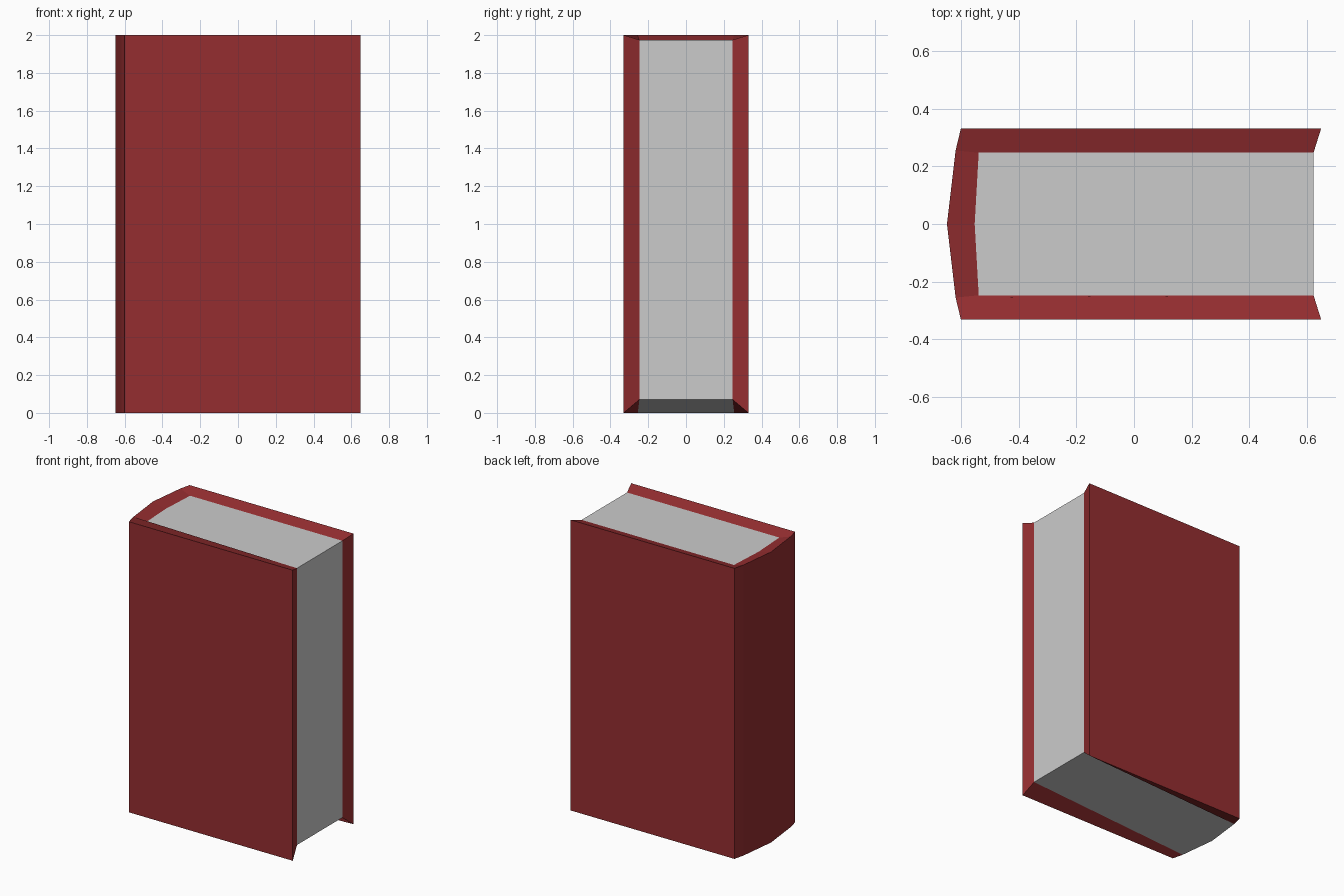
import bpy, bmesh
from mathutils import Vector

if "Cube" in bpy.data.objects:
    bpy.data.objects.remove(bpy.data.objects["Cube"])

H, RIM_TOP, RIM_LOW = 2.0, 1.975, 0.07
CENTRE = Vector((0, 0, 1))


def mirrored(half):
    # half profile ends on the y = 0 line
    return half + [(x, -y) for x, y in reversed(half[:-1])]


def at(points, z):
    return [(x, y, z) for x, y in points]


def build(name, faces, color=None):
    bm = bmesh.new()
    for f in faces:
        bm.faces.new([bm.verts.new(p) for p in f])
    bmesh.ops.remove_doubles(bm, verts=bm.verts, dist=0.0005)
    bm.normal_update()
    for f in bm.faces:
        if f.normal.dot(f.calc_center_median() - CENTRE) < 0:
            f.normal_flip()
    mesh = bpy.data.meshes.new(name)
    bm.to_mesh(mesh)
    bm.free()
    obj = bpy.data.objects.new(name, mesh)
    bpy.context.collection.objects.link(obj)
    if color:
        mat = bpy.data.materials.new(name)
        mat.diffuse_color = color
        mat.use_nodes = True
        mat.node_tree.nodes["Principled BSDF"].inputs["Base Color"].default_value = mat.diffuse_color
        mesh.materials.append(mat)
    return obj


# Plan outlines: outside of the cover, and the page block
outer = mirrored([(0.648, -0.33), (-0.60, -0.33), (-0.618, -0.255), (-0.648, 0)])
inner = mirrored([(0.622, -0.247), (-0.538, -0.247), (-0.552, 0)])

lo, hi = at(outer, 0), at(outer, H)
page_hi = at(inner, RIM_TOP)
fore_lo = at([inner[0], inner[-1]], RIM_LOW)

# Cover: boards and faceted spine
cover = [[lo[i], lo[i + 1], hi[i + 1], hi[i]] for i in range(len(outer) - 1)]
# Sloping rims of each board: top, fore edge, bottom
for s, fl in ((1, fore_lo[0]), (-1, fore_lo[1])):
    o_hi, o_lo, p = hi[::s], lo[::s], page_hi[::s]
    cover += [[o_hi[0], o_hi[1], o_hi[2], p[1], p[0]],
              [o_lo[0], o_hi[0], p[0], fl],
              [o_lo[0], o_lo[1], o_lo[2], fl],
              [o_hi[2], o_hi[3], p[2], p[1]]]
build("cover", cover, (0.30, 0.027, 0.03, 1))

# Pages: top, fore edge, and underside sloping down to the spine
build("pages", [page_hi,
                [fore_lo[0], fore_lo[1], page_hi[-1], page_hi[0]],
                [fore_lo[0]] + lo[2:5] + [fore_lo[1]]])
